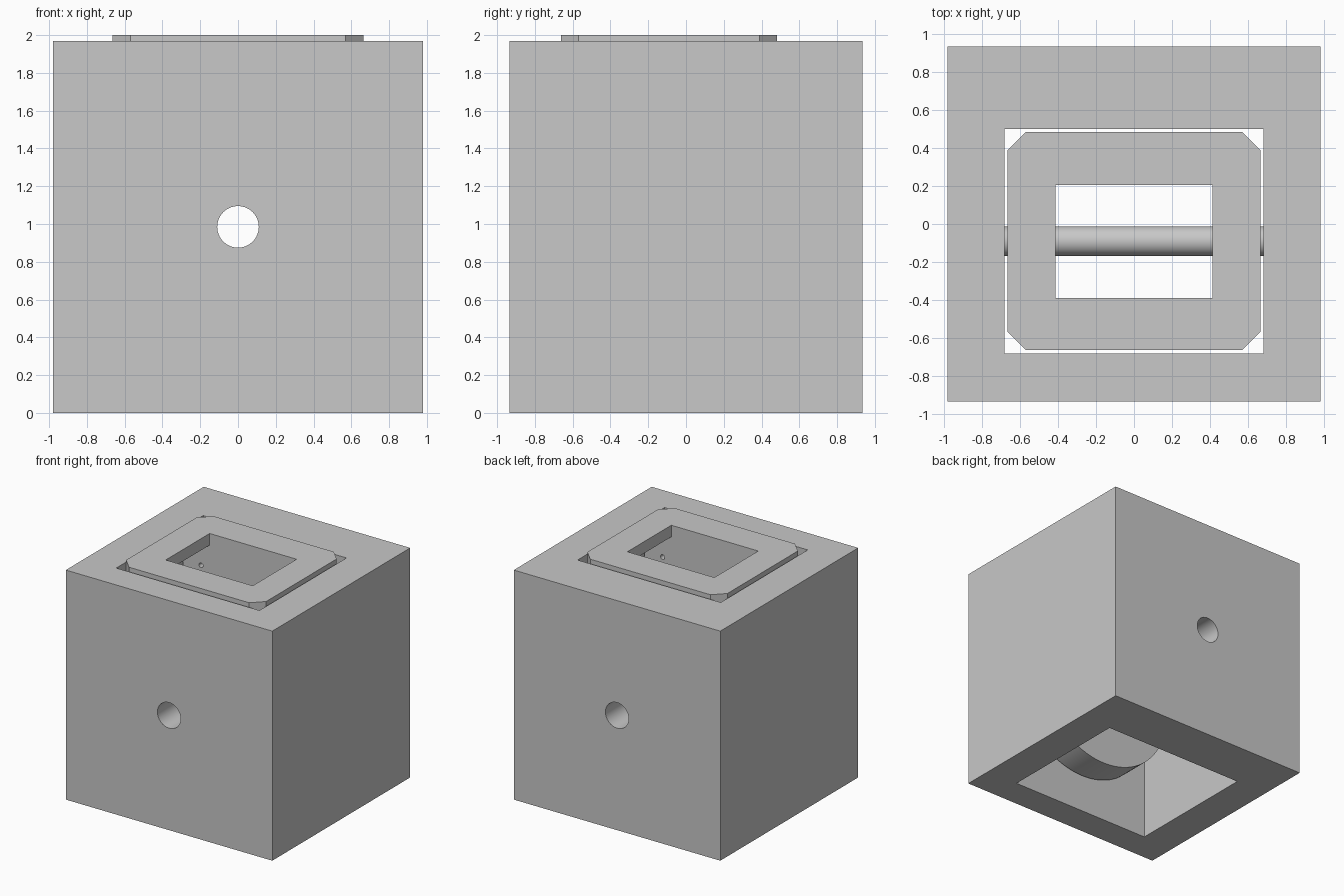
import bpy
import bmesh
from math import cos, sin, pi, radians
from mathutils import Vector

default = bpy.data.objects.get("Cube")
if default:
    bpy.data.objects.remove(default, do_unlink=True)

grey = bpy.data.materials.new("plain grey")
grey.use_nodes = True
colour = (0.58, 0.58, 0.58, 1)
grey.diffuse_color = colour
grey.node_tree.nodes["Principled BSDF"].inputs["Base Color"].default_value = colour

HOLE_Z = 0.985          # height of the cross hole
MID_Y = -0.09           # centre line of the bore and insert


def prism(name, points, axis, lo, hi):
    """Extrude a 2D outline along an axis: x takes (y, z), y takes (x, z), z takes (x, y)."""
    place = {"x": lambda a, b, t: (t, a, b),
             "y": lambda a, b, t: (a, t, b),
             "z": lambda a, b, t: (a, b, t)}[axis]
    bm = bmesh.new()
    face = bm.faces.new([bm.verts.new(place(a, b, lo)) for a, b in points])
    shift = Vector(place(0, 0, hi - lo))
    extruded = bmesh.ops.extrude_face_region(bm, geom=[face], use_keep_orig=True)
    for item in extruded["geom"]:
        if isinstance(item, bmesh.types.BMVert):
            item.co += shift
    bmesh.ops.recalc_face_normals(bm, faces=bm.faces[:])
    mesh = bpy.data.meshes.new(name)
    bm.to_mesh(mesh)
    bm.free()
    mesh.materials.append(grey)
    obj = bpy.data.objects.new(name, mesh)
    bpy.context.collection.objects.link(obj)
    return obj


def rect(a0, a1, b0, b1):
    return [(a0, b0), (a1, b0), (a1, b1), (a0, b1)]


def arc(a, b, radius, start=0, sweep=2 * pi, steps=64, closed=True):
    count = steps if closed else steps + 1
    return [(a + radius * cos(start + sweep * i / steps),
             b + radius * sin(start + sweep * i / steps)) for i in range(count)]


def activate(obj):
    bpy.ops.object.select_all(action="DESELECT")
    obj.select_set(True)
    bpy.context.view_layer.objects.active = obj


def combine(obj, tool, operation="DIFFERENCE"):
    activate(obj)
    mod = obj.modifiers.new("shape", "BOOLEAN")
    mod.operation = operation
    mod.solver = "EXACT"
    mod.object = tool
    bpy.ops.object.modifier_apply(modifier=mod.name)
    bpy.data.objects.remove(tool, do_unlink=True)


def smooth(obj):
    activate(obj)
    bpy.ops.object.shade_smooth_by_angle(angle=radians(30))


# Outer block with a rectangular vertical bore and a round cross hole
block = prism("outer_block", rect(-0.98, 0.98, -0.935, 0.935), "z", 0, 1.97)
combine(block, prism("bore", rect(-0.68, 0.68, -0.68, 0.5), "z", -0.5, 2.5))
combine(block, prism("cross_hole", arc(0, HOLE_Z, 0.11), "y", -2, 2))

# Insert: chamfered plan, rounded underside concentric with the cross hole
W, D, C = 0.665, 0.573, 0.095
quarter = [(W, D - C), (W - C, D)]
plan = []
for sx, sy in ((1, 1), (-1, 1), (-1, -1), (1, -1)):
    corner = [(sx * x, MID_Y + sy * y) for x, y in quarter]
    plan += corner if sx * sy > 0 else corner[::-1]
insert = prism("fork_insert", plan, "z", 0.1, 2)
arch = [(0.9, HOLE_Z), (0.9, 2.3), (-0.9, 2.3), (-0.9, HOLE_Z)]
arch += arc(0, HOLE_Z, W + 0.002, pi, pi, 48, closed=False)
combine(insert, prism("arch", arch, "y", -1, 1), "INTERSECT")

# Open channel between the two cheeks, top window and cross hole
combine(insert, prism("channel", rect(-0.39, 0.205, -0.5, 1.9), "x", -1, 1))
combine(insert, prism("window", rect(-0.413, 0.413, -0.39, 0.205), "z", 1.8, 2.3))
combine(insert, prism("cross_hole", arc(0, HOLE_Z, 0.11), "y", -2, 2))

# Small blind holes on the inner faces of the cheeks
for x in (-0.495, 0.495):
    combine(insert, prism("small_hole", arc(x, 1.705, 0.02, steps=16), "y", -0.5, 0.31))

# Round bar across the channel
bar = prism("cross_bar", arc(MID_Y, 1.4, 0.078), "x", -0.68, 0.68)

for part in (block, insert, bar):
    smooth(part)
